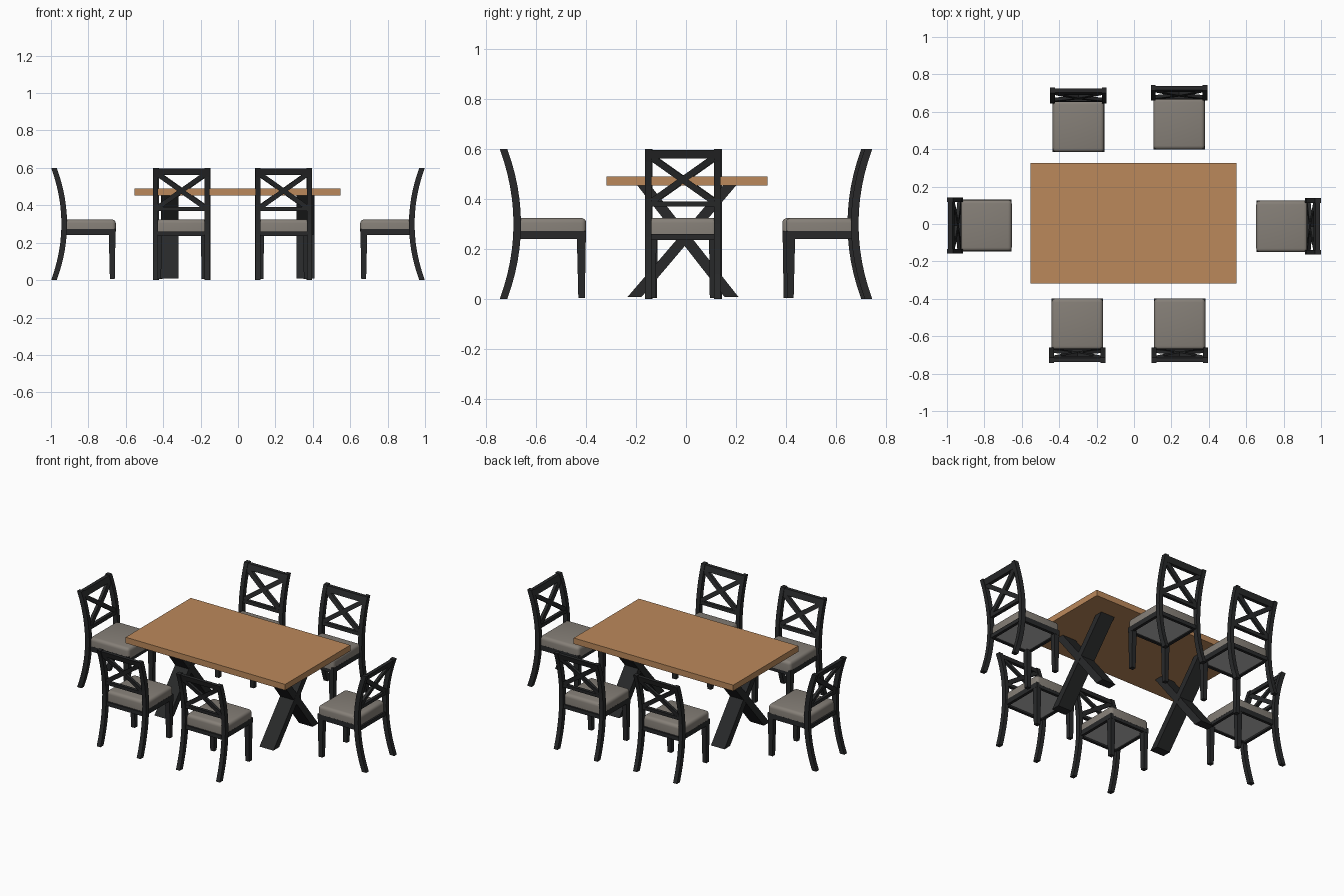
import bpy, bmesh, math
from mathutils import Matrix

if "Cube" in bpy.data.objects:
    bpy.data.objects.remove(bpy.data.objects["Cube"])


def material(name, rgb):
    m = bpy.data.materials.new(name)
    m.diffuse_color = (*rgb, 1)
    m.use_nodes = True
    m.node_tree.nodes["Principled BSDF"].inputs["Base Color"].default_value = m.diffuse_color
    return m


WOOD = material("warm wood", (0.50, 0.25, 0.105))
BLACK = material("black paint", (0.021, 0.022, 0.023))
FABRIC = material("grey fabric", (0.235, 0.212, 0.185))
LINING = material("light grey lining", (0.5, 0.5, 0.5))


def make(name, bm, mat):
    bmesh.ops.recalc_face_normals(bm, faces=bm.faces)
    me = bpy.data.meshes.new(name)
    bm.to_mesh(me)
    bm.free()
    me.materials.append(mat)
    ob = bpy.data.objects.new(name, me)
    bpy.context.collection.objects.link(ob)
    return ob


def loft(bm, sections):
    """Join four-point sections into a closed bar."""
    rings = [[bm.verts.new(p) for p in s] for s in sections]
    for a, b in zip(rings, rings[1:]):
        for i in range(4):
            j = (i + 1) % 4
            bm.faces.new((a[i], a[j], b[j], b[i]))
    bm.faces.new(rings[0])
    bm.faces.new(rings[-1])


def rect(x0, x1, y0, y1, z):
    return [(x0, y0, z), (x1, y0, z), (x1, y1, z), (x0, y1, z)]


def box(bm, x0, x1, y0, y1, z0, z1):
    loft(bm, [rect(x0, x1, y0, y1, z0), rect(x0, x1, y0, y1, z1)])


# ---- Table ----
bm = bmesh.new()
box(bm, -0.553, 0.547, -0.317, 0.325, 0.453, 0.49)
make("table_top", bm, WOOD)

for side, x0, x1 in (("left", -0.413, -0.318), ("right", 0.312, 0.408)):
    bm = bmesh.new()
    for s, inset in ((1, 0), (-1, 0.001)):
        yb, yt = -0.012 - s * 0.194, 0.003 + s * 0.172
        loft(bm, [rect(x0 + inset, x1 - inset, yb - 0.028, yb + 0.028, 0.008),
                  rect(x0 + inset, x1 - inset, yt - 0.026, yt + 0.026, 0.455)])
    make(side + "_table_crossed_leg", bm, BLACK)

# ---- Chair, facing +y with the back at y = 0 ----
chair = []


def bend(z):
    """Depth of the curved chair back at a height."""
    return 0.071 - 0.055 * ((z - 0.3) / 0.3) ** 2


# curved back posts
bm = bmesh.new()
for s in (-1, 1):
    loft(bm, [rect(s * 0.138 - 0.013, s * 0.138 + 0.013,
                   bend(z) - 0.015, bend(z) + 0.015, z)
              for z in [0.6 * i / 12 for i in range(13)]])
chair.append(make("back_posts", bm, BLACK))

# back rails
bm = bmesh.new()
for z0, z1, t in ((0.562, 0.596, 0.011), (0.369, 0.39, 0.010)):
    loft(bm, [rect(-0.128, 0.128, bend(z) - t, bend(z) + t, z) for z in (z0, z1)])
chair.append(make("back_rails", bm, BLACK))

# crossed back slats, following the bend
bm = bmesh.new()
for s in (-1, 1):
    secs = []
    for i in range(7):
        t = i / 6
        x, z = s * (-0.126 + 0.252 * t), 0.388 + 0.178 * t
        dx, dz = -s * 0.0075, 0.0105
        sec = []
        for k, d in ((-1, -1), (1, -1), (1, 1), (-1, 1)):
            zz = z + k * dz
            sec.append((x + k * dx, bend(zz) + d * 0.009, zz))
        secs.append(sec)
    loft(bm, secs)
chair.append(make("crossed_back_slats", bm, BLACK))

# tapered front legs
bm = bmesh.new()
for s in (-1, 1):
    loft(bm, [rect(s * 0.121 - 0.013, s * 0.121 + 0.013, 0.315, 0.341, 0.005),
              rect(s * 0.121 - 0.016, s * 0.121 + 0.016, 0.309, 0.345, 0.25)])
chair.append(make("front_legs", bm, BLACK))

# seat frame
bm = bmesh.new()
for s in (-1, 1):
    box(bm, s * 0.129 - 0.009, s * 0.129 + 0.009, 0.075, 0.346, 0.24, 0.272)
box(bm, -0.12, 0.12, 0.328, 0.346, 0.24, 0.272)
box(bm, -0.128, 0.128, 0.062, 0.08, 0.236, 0.26)
chair.append(make("seat_frame", bm, BLACK))

# seat underside
bm = bmesh.new()
box(bm, -0.122, 0.122, 0.078, 0.33, 0.247, 0.262)
chair.append(make("seat_underside", bm, LINING))

# rounded cushion
bm = bmesh.new()
box(bm, -0.1375, 0.1375, 0.072, 0.3465, 0.2605, 0.324)
edges = [e for e in bm.edges if max(v.co.z for v in e.verts) > 0.3]
bmesh.ops.bevel(bm, geom=edges, offset=0.02, segments=4, profile=0.5, affect='EDGES')
for f in bm.faces:
    f.smooth = True
cushion = make("seat_cushion", bm, FABRIC)
bpy.context.view_layer.objects.active = cushion
cushion.select_set(True)
bpy.ops.object.shade_smooth_by_angle(angle=math.radians(35))
chair.append(cushion)

# ---- Place six chairs: x, y, turn in degrees ----
places = (("front_left", -0.303, -0.745, 0), ("front_right", 0.244, -0.745, 0),
          ("back_left", -0.297, 0.731, 180), ("back_right", 0.241, 0.745, 180),
          ("left_end", -1.0, -0.008, -90), ("right_end", 1.0, -0.013, 90))
for n, (label, x, y, turn) in enumerate(places):
    place = Matrix.Translation((x, y, 0)) @ Matrix.Rotation(math.radians(turn), 4, 'Z')
    for part in chair:
        ob = part
        if n:
            ob = part.copy()
            ob.name = label + "_chair_" + part.data.name
            bpy.context.collection.objects.link(ob)
        ob.matrix_world = place
for part in chair:
    part.name = "front_left_chair_" + part.data.name
